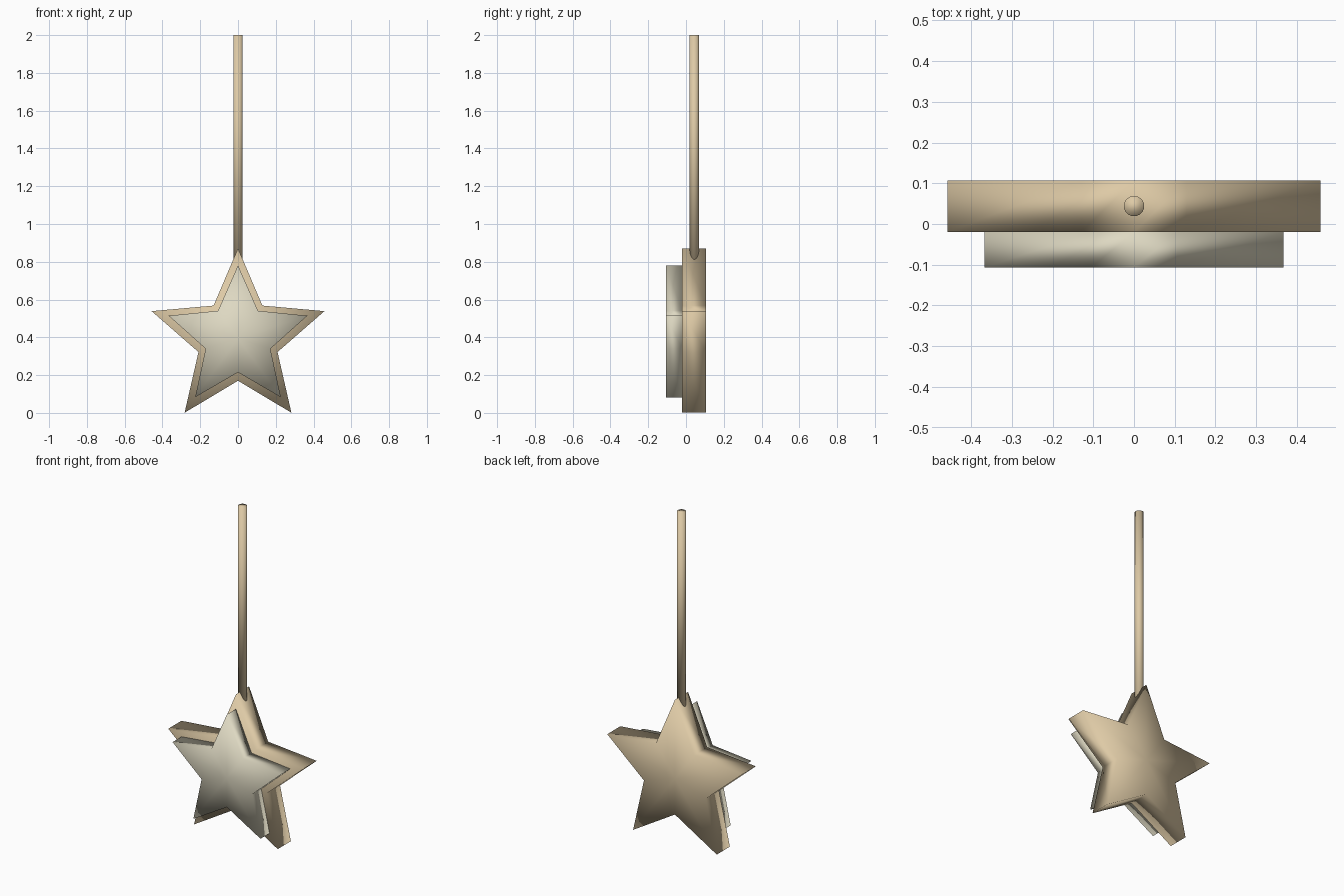
import bpy, bmesh, math

if "Cube" in bpy.data.objects:
    bpy.data.objects.remove(bpy.data.objects["Cube"])


def material(name, rgb):
    m = bpy.data.materials.new(name)
    m.diffuse_color = (*rgb, 1.0)
    m.use_nodes = True
    m.node_tree.nodes["Principled BSDF"].inputs["Base Color"].default_value = m.diffuse_color
    return m


def finish(name, bm, mat):
    bmesh.ops.recalc_face_normals(bm, faces=bm.faces)
    for f in bm.faces:
        f.smooth = True
    me = bpy.data.meshes.new(name)
    bm.to_mesh(me)
    bm.free()
    me.materials.append(mat)
    ob = bpy.data.objects.new(name, me)
    bpy.context.collection.objects.link(ob)
    return ob


def star(name, r_out, r_in, y0, y1, zc, mat):
    """Five-pointed star slab whose flat faces fan out from a centre vertex."""
    bm = bmesh.new()
    rings, hubs = [], []
    for y in (y0, y1):
        ring = []
        for i in range(10):
            r = r_in if i % 2 else r_out
            a = i * math.pi / 5
            ring.append(bm.verts.new((r * math.sin(a), y, zc + r * math.cos(a))))
        rings.append(ring)
        hubs.append(bm.verts.new((0, y, zc)))
    for i in range(10):
        j = (i + 1) % 10
        bm.faces.new((rings[0][i], rings[0][j], rings[1][j], rings[1][i]))
        for ring, hub in zip(rings, hubs):
            bm.faces.new((ring[i], ring[j], hub))
    return finish(name, bm, mat)


tan = material("warm tan", (0.73, 0.59, 0.38))
cream = material("pale cream", (0.73, 0.69, 0.54))

# Large backing star and smaller front star
star("back_star", 0.481, 0.22, -0.02, 0.107, 0.39, tan)
star("front_star", 0.386, 0.18, -0.107, -0.02, 0.395, cream)

# Hanging rod, sunk into the top point of the backing star
bm = bmesh.new()
bmesh.ops.create_cone(bm, cap_ends=True, segments=24, radius1=0.025,
                      radius2=0.025, depth=1.21)
bmesh.ops.translate(bm, vec=(0, 0.044, 1.395), verts=bm.verts)
finish("hanging_rod", bm, tan)
